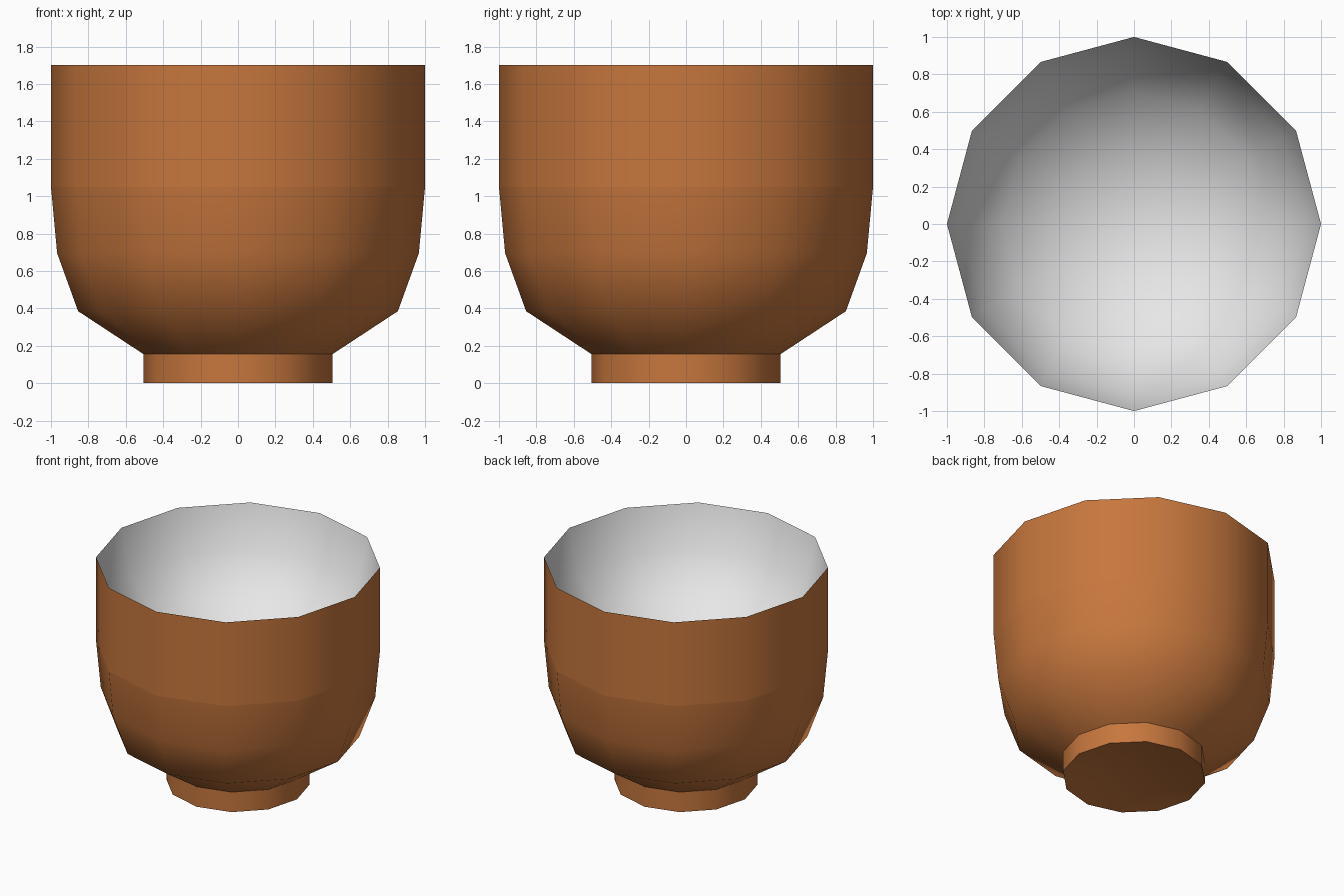
import bpy, bmesh, math

if "Cube" in bpy.data.objects:
    bpy.data.objects.remove(bpy.data.objects["Cube"])

SIDES = 12


def material(name, rgb):
    m = bpy.data.materials.new(name)
    m.diffuse_color = (*rgb, 1)
    m.use_nodes = True
    m.node_tree.nodes["Principled BSDF"].inputs["Base Color"].default_value = m.diffuse_color
    return m


def lathe(name, profile, mat, inward=False, smooth_angle=60):
    """Spin (radius, z) points, listed bottom to top, into a 12-sided part.
    A point with radius 0 closes the part at its centre."""
    bm = bmesh.new()
    rings = []
    for r, z in profile:
        if r < 1e-4:
            rings.append([bm.verts.new((0, 0, z))] * SIDES)
        else:
            rings.append([bm.verts.new((r * math.cos(math.tau * i / SIDES),
                                        r * math.sin(math.tau * i / SIDES), z))
                          for i in range(SIDES)])
    for low, high in zip(rings, rings[1:]):
        for i in range(SIDES):
            j = (i + 1) % SIDES
            corners = dict.fromkeys((low[i], low[j], high[j], high[i]))
            bm.faces.new(list(corners))
    if inward:
        bmesh.ops.reverse_faces(bm, faces=bm.faces)
    mesh = bpy.data.meshes.new(name)
    bm.to_mesh(mesh)
    bm.free()
    mesh.materials.append(mat)
    obj = bpy.data.objects.new(name, mesh)
    bpy.context.collection.objects.link(obj)
    bpy.ops.object.select_all(action='DESELECT')
    obj.select_set(True)
    bpy.context.view_layer.objects.active = obj
    bpy.ops.object.shade_smooth_by_angle(angle=math.radians(smooth_angle))
    return obj


clay = material("brown clay", (0.57, 0.184, 0.047))
glaze = material("white glaze", (0.80, 0.80, 0.80))

# Straight upper wall, rounded lower body and foot
lathe("upper_wall", [(1.0, 1.05), (1.0, 1.70)], clay)
lathe("lower_bowl", [(0.505, 0.155), (0.855, 0.385), (0.967, 0.695), (1.0, 1.05)], clay)
lathe("foot", [(0.505, 0.0), (0.505, 0.155)], clay)

# Shallow dished underside of the foot
lathe("foot_underside", [(0.505, 0.0), (0.30, 0.04), (0, 0.06)], clay, inward=True)

# Round glazed hollow, meeting the outer wall at a sharp rim
DEPTH = 0.86
hollow = [(math.cos(math.radians(d)), 1.70 - DEPTH * math.sin(math.radians(d)))
          for d in (90, 67.5, 45, 22.5, 0)]
lathe("inner_hollow", hollow, glaze, inward=True)
